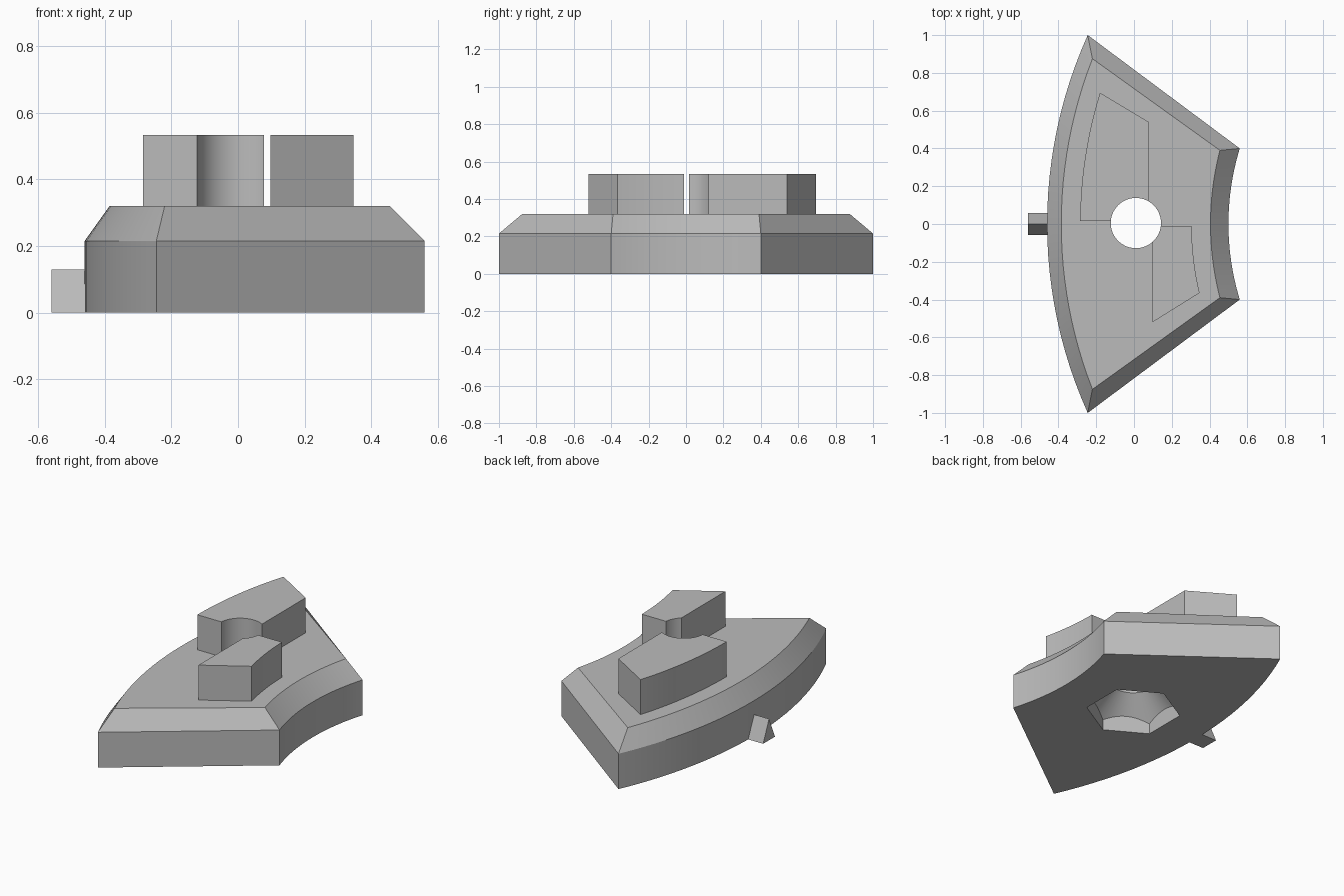
import bpy, bmesh, math

cube = bpy.data.objects.get("Cube")
if cube:
    bpy.data.objects.remove(cube, do_unlink=True)

GREY = (0.5, 0.5, 0.5, 1.0)
metal = bpy.data.materials.new("plain_grey")
metal.use_nodes = True
metal.diffuse_color = GREY
metal.node_tree.nodes["Principled BSDF"].inputs["Base Color"].default_value = GREY

HOLE = (0.01, 0.005)
HOLE_R = 0.133


def arc(x_mid, x_end, y_end, y0, y1, n=24):
    """Points along the shallow arc through (x_mid, 0) and (x_end, +-y_end)."""
    sag = x_end - x_mid
    r = (y_end ** 2 + sag ** 2) / (2 * sag)
    a0, a1 = math.asin(y0 / r), math.asin(y1 / r)
    angles = [a0 + (a1 - a0) * i / n for i in range(n + 1)]
    return [(x_mid + r - r * math.cos(a), r * math.sin(a)) for a in angles]


def circle(radius, n, turn=0.0):
    return [(HOLE[0] + radius * math.cos(turn + math.tau * i / n),
             HOLE[1] + radius * math.sin(turn + math.tau * i / n)) for i in range(n)]


def loft(name, levels):
    """Solid through matching outlines, given as (z, points)."""
    bm = bmesh.new()
    rings = [[bm.verts.new((x, y, z)) for x, y in pts] for z, pts in levels]
    n = len(rings[0])
    for low, high in zip(rings, rings[1:]):
        for i in range(n):
            j = (i + 1) % n
            bm.faces.new((low[i], low[j], high[j], high[i]))
    bm.faces.new(rings[0])
    bm.faces.new(rings[-1])
    bmesh.ops.recalc_face_normals(bm, faces=bm.faces[:])
    mesh = bpy.data.meshes.new(name)
    bm.to_mesh(mesh)
    bm.free()
    mesh.materials.append(metal)
    obj = bpy.data.objects.new(name, mesh)
    bpy.context.collection.objects.link(obj)
    return obj


def activate(obj):
    bpy.ops.object.select_all(action='DESELECT')
    obj.select_set(True)
    bpy.context.view_layer.objects.active = obj


def boolean(obj, tool, operation):
    activate(obj)
    mod = obj.modifiers.new("cut", 'BOOLEAN')
    mod.operation = operation
    mod.solver = 'EXACT'
    mod.object = tool
    bpy.ops.object.modifier_apply(modifier=mod.name)


# Bolt hole cutter: hexagonal recess roofed by a cone, then a round bore
bore = loft("bore_cutter", [(-0.1, circle(0.3, 64)), (0.033, circle(0.3, 64)),
                            (0.2, circle(HOLE_R, 64)), (0.7, circle(HOLE_R, 64))])
hexagon = loft("hex_cutter", [(z, circle(0.268, 6, math.pi / 6)) for z in (-0.05, 0.65)])
boolean(bore, hexagon, 'INTERSECT')

# Curved wedge base with a chamfered top rim
rim = arc(-0.46, -0.245, 1.0, 1.0, -1.0) + arc(0.5, 0.56, 0.4, -0.4, 0.4)
top = arc(-0.385, -0.22, 0.875, 0.875, -0.875) + arc(0.405, 0.455, 0.39, -0.39, 0.39)
base = loft("base", [(0, rim), (0.215, rim), (0.32, top)])

# Two raised blocks beside the bore
back_outline = arc(-0.285, -0.18, 0.695, 0.695, 0.015) + [(0.078, 0.015), (0.078, 0.54)]
front_outline = arc(0.305, 0.347, 0.365, -0.365, -0.01) + [(0.098, -0.01), (0.098, -0.52)]
blocks = [loft(name, [(0.32, pts), (0.533, pts)])
          for name, pts in (("back_block", back_outline), ("front_block", front_outline))]

for part in [base] + blocks:
    boolean(part, bore, 'DIFFERENCE')
    activate(part)
    bpy.ops.object.shade_smooth_by_angle()

# Small triangular pointer on the outer curve
bm = bmesh.new()
ends = [[bm.verts.new((x, y, z)) for y, z in ((-0.057, 0), (0.057, 0), (0, 0.13))]
        for x in (-0.56, -0.45)]
for i in range(3):
    j = (i + 1) % 3
    bm.faces.new((ends[0][i], ends[0][j], ends[1][j], ends[1][i]))
for end in ends:
    bm.faces.new(end)
bmesh.ops.recalc_face_normals(bm, faces=bm.faces[:])
mesh = bpy.data.meshes.new("pointer")
bm.to_mesh(mesh)
bm.free()
mesh.materials.append(metal)
bpy.context.collection.objects.link(bpy.data.objects.new("pointer", mesh))

# Remove the cutters
for cutter in (bore, hexagon):
    bpy.data.objects.remove(cutter, do_unlink=True)
